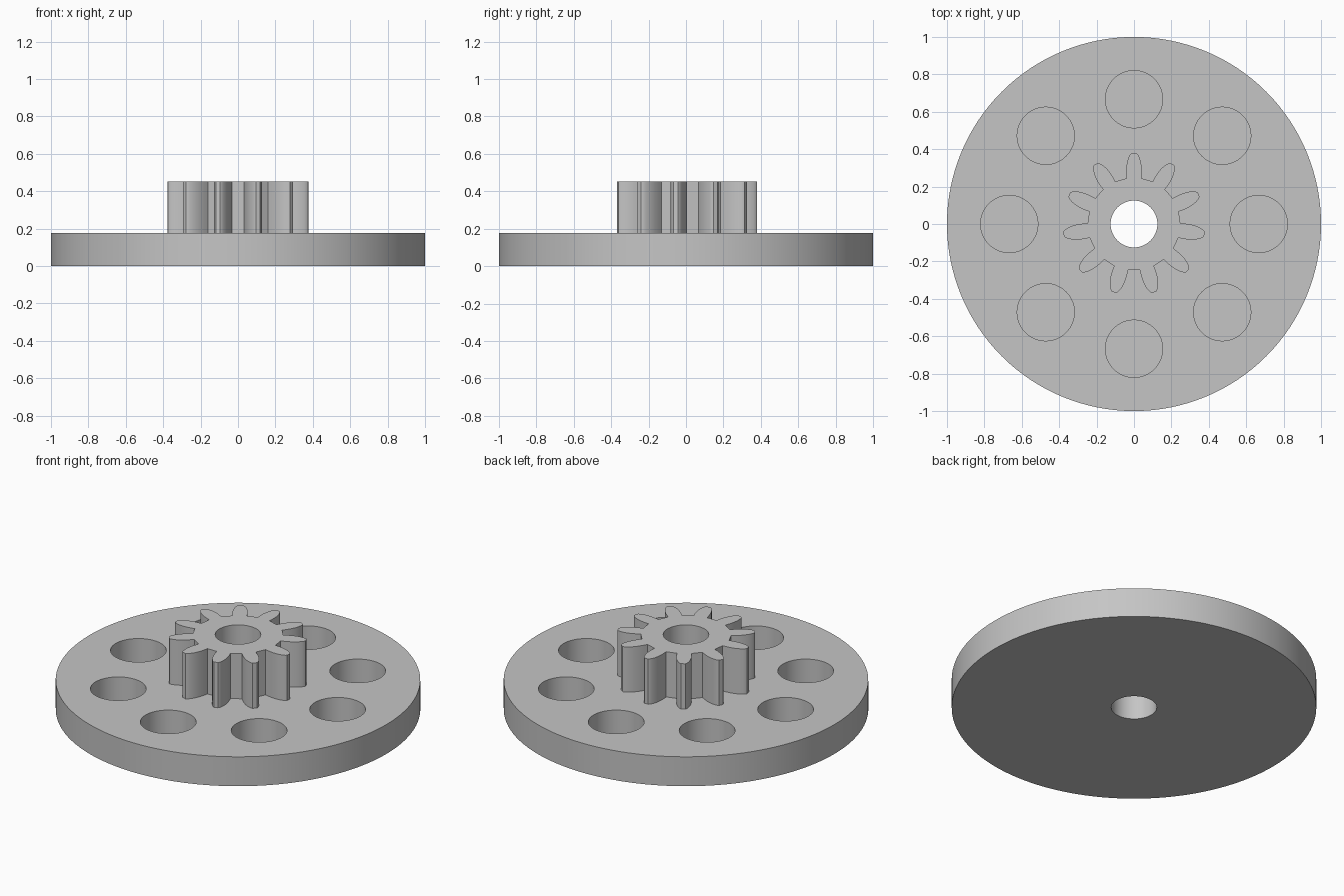
import bpy
import bmesh
from math import sin, cos, pi, radians

if "Cube" in bpy.data.objects:
    bpy.data.objects.remove(bpy.data.objects["Cube"], do_unlink=True)

DISC_TOP, GEAR_TOP = 0.178, 0.452
BORE, TEETH = 0.125, 11
POCKETS, POCKET_RING, POCKET_RADIUS, POCKET_FLOOR = 8, 0.667, 0.153, 0.02

grey = bpy.data.materials.new("plain_grey")
grey.use_nodes = True
colour = (0.56, 0.56, 0.56, 1)
grey.diffuse_color = colour
grey.node_tree.nodes["Principled BSDF"].inputs["Base Color"].default_value = colour


def circle(radius, count, x=0, y=0):
    return [(x + radius * cos(2 * pi * i / count), y + radius * sin(2 * pi * i / count))
            for i in range(count)]


def prism(name, outlines, low, high):
    """Extrude one or more separate outlines straight up."""
    bm = bmesh.new()
    for outline in outlines:
        face = bm.faces.new([bm.verts.new((x, y, low)) for x, y in outline])
        top = bmesh.ops.extrude_face_region(bm, geom=[face], use_keep_orig=True)["geom"]
        verts = [v for v in top if isinstance(v, bmesh.types.BMVert)]
        bmesh.ops.translate(bm, verts=verts, vec=(0, 0, high - low))
    bmesh.ops.recalc_face_normals(bm, faces=bm.faces[:])
    mesh = bpy.data.meshes.new(name)
    bm.to_mesh(mesh)
    bm.free()
    mesh.materials.append(grey)
    obj = bpy.data.objects.new(name, mesh)
    bpy.context.collection.objects.link(obj)
    return obj


def activate(obj):
    bpy.ops.object.select_all(action='DESELECT')
    obj.select_set(True)
    bpy.context.view_layer.objects.active = obj


def cut(obj, cutter):
    activate(obj)
    mod = obj.modifiers.new("cut", 'BOOLEAN')
    mod.operation = 'DIFFERENCE'
    mod.solver = 'EXACT'
    mod.object = cutter
    bpy.ops.object.modifier_apply(modifier=mod.name)


# Tooth flank from root to tip: (distance from centre, half width)
flank = [(0.245, 0.039), (0.27, 0.041), (0.30, 0.041), (0.325, 0.038),
         (0.345, 0.033), (0.362, 0.026), (0.374, 0.019), (0.38, 0.012)]
tooth = [(w, r) for r, w in flank] + [(-w, r) for r, w in reversed(flank)]
gear_outline = []
for i in range(TEETH):
    a = 2 * pi * i / TEETH
    gear_outline += [(x * cos(a) - y * sin(a), x * sin(a) + y * cos(a)) for x, y in tooth]

# Wheel and the pinion on top of it
disc = prism("wheel_disc", [circle(1, 128)], 0, DISC_TOP)
pinion = prism("pinion_gear", [gear_outline], DISC_TOP, GEAR_TOP)

# Shaft bore through both parts
bore = prism("bore_cutter", [circle(BORE, 64)], -0.1, GEAR_TOP + 0.1)
cut(disc, bore)
cut(pinion, bore)

# Ring of blind round pockets
pocket_outlines = [circle(POCKET_RADIUS, 64, x, y) for x, y in circle(POCKET_RING, POCKETS)]
pockets = prism("pocket_cutter", pocket_outlines, POCKET_FLOOR, DISC_TOP + 0.1)
cut(disc, pockets)

for helper in (bore, pockets):
    bpy.data.objects.remove(helper, do_unlink=True)

for part in (disc, pinion):
    activate(part)
    bpy.ops.object.shade_smooth_by_angle(angle=radians(30))
